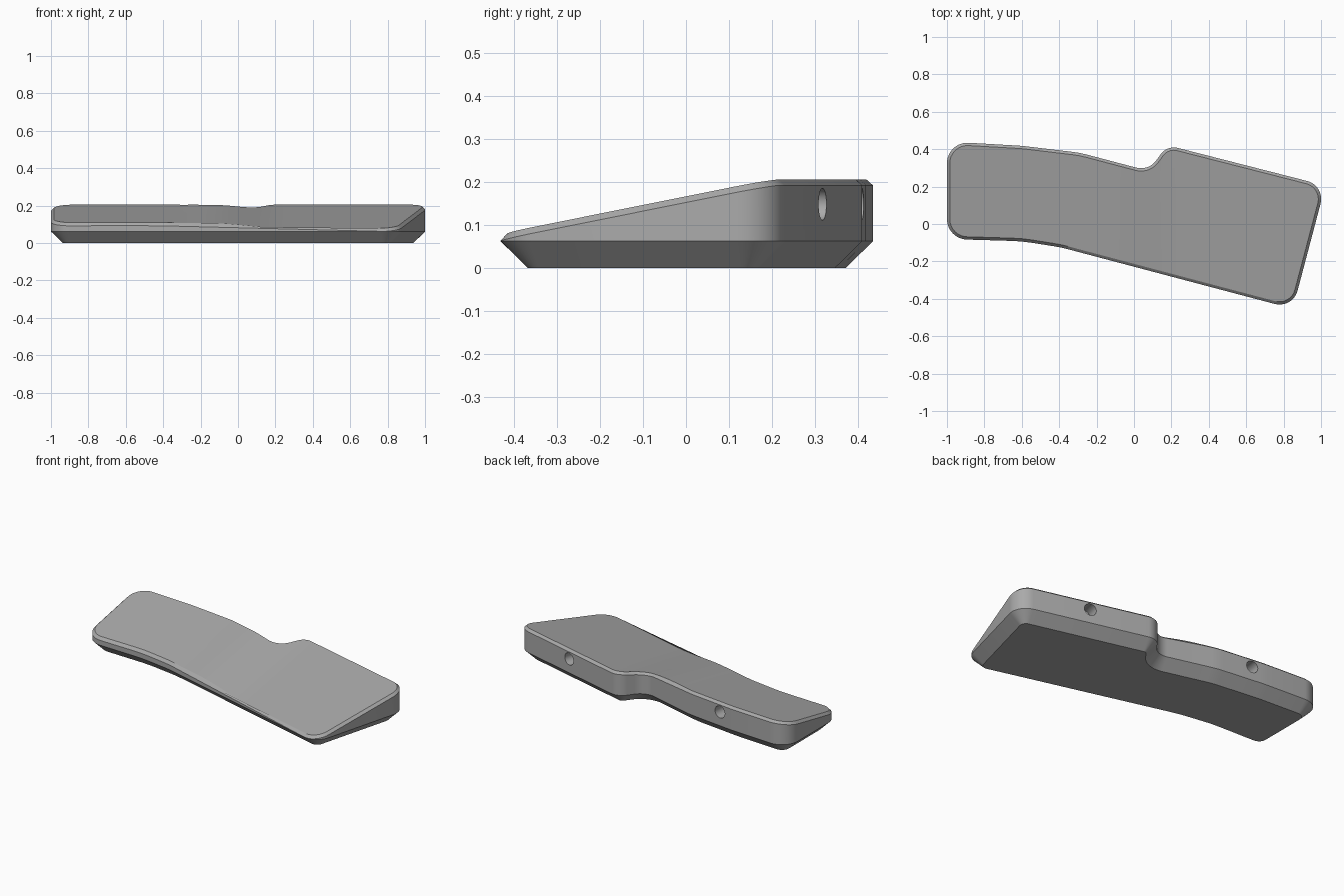
import bpy, bmesh, math
from mathutils import Vector

cube = bpy.data.objects.get("Cube")
if cube:
    bpy.data.objects.remove(cube, do_unlink=True)

RIM_Z, INSET, BEVEL = 0.062, 0.063, 0.015

# Outline corners, counter-clockwise: x, y, fillet radius
CORNERS = [(-1, -.08, .11), (-.6, -.092, .8), (-.39, -.125, .8),
           (.849, -.453, .1), (1.023, .205, .1), (.178, .421, .085),
           (.078, .284, .1), (-.29, .381, .5), (-.6, .418, .8), (-1, .441, .11)]


def fillet(corners):
    """Round every corner of a closed polygon."""
    pts = []
    for i, (x, y, r) in enumerate(corners):
        p = Vector((x, y))
        a = (Vector(corners[i - 1][:2]) - p).normalized()
        b = (Vector(corners[(i + 1) % len(corners)][:2]) - p).normalized()
        half = a.angle(b) / 2
        centre = p + (a + b).normalized() * r / math.sin(half)
        start = p + a * r / math.tan(half) - centre
        turn = a.cross(b)
        sweep = (math.pi - 2 * half) * (-1 if turn > 0 else 1)
        n = max(2, math.ceil(abs(sweep) / math.radians(8)))
        for k in range(n + 1):
            t = sweep * k / n
            c, s = math.cos(t), math.sin(t)
            pts.append(centre + Vector((c * start.x - s * start.y, s * start.x + c * start.y)))
    return pts


def offset(pts, d):
    """Move a closed outline inwards by d."""
    out = []
    for i, p in enumerate(pts):
        e1 = (p - pts[i - 1]).normalized()
        e2 = (pts[(i + 1) % len(pts)] - p).normalized()
        n1, n2 = Vector((-e1.y, e1.x)), Vector((-e2.y, e2.x))
        out.append(p + (n1 + n2) * d / (1 + n1.dot(n2)))
    return out


def top_height(x, y):
    """Sloping top: a left wedge blended into a turned right wedge."""
    if x < -.6:
        left = .418 - .055 * (x + .6)
    elif x < -.29:
        left = .418 - .119 * (x + .6)
    else:
        left = .381 - .26 * (x + .29)
    right = .465 - .255 * x
    t = min(1, max(0, (x + .15) / .4))
    t = t * t * (3 - 2 * t)
    z_left = .208 - .195 * (left - y)
    z_right = .208 - .188 * (right - y)
    return min(.207, z_left + (z_right - z_left) * t)


# Grey plastic
mat = bpy.data.materials.new("grey plastic")
mat.use_nodes = True
GREY = (.4, .4, .4, 1)
mat.diffuse_color = GREY
mat.node_tree.nodes["Principled BSDF"].inputs["Base Color"].default_value = GREY

# Wedge body: chamfered base, upright wall, bevelled sloping top
outline = fillet(CORNERS)
bm = bmesh.new()


def ring(pts, height):
    return [bm.verts.new((p.x, p.y, height(p.x, p.y))) for p in pts]


rings = [ring(offset(outline, INSET), lambda x, y: 0),
         ring(outline, lambda x, y: RIM_Z),
         ring(outline, lambda x, y: max(RIM_Z + .001, top_height(x, y) - BEVEL)),
         ring(offset(outline, BEVEL), lambda x, y: 1)]
count = len(outline)
for low, high in zip(rings, rings[1:]):
    for i in range(count):
        j = (i + 1) % count
        bm.faces.new((low[i], low[j], high[j], high[i]))
bm.faces.new(rings[0][::-1])
cap = [bm.faces.new(rings[-1])]

# Slice the flat cap into strips, then drop it onto the slope
for k in range(26):
    geom = cap + list({e for f in cap for e in f.edges}) + list({v for f in cap for v in f.verts})
    bmesh.ops.bisect_plane(bm, geom=geom, dist=1e-5, plane_co=(-.8 + .05 * k, 0, 0), plane_no=(1, 0, 0))
    cap = [f for f in bm.faces if all(v.co.z > .9 for v in f.verts)]
for v in bm.verts:
    if v.co.z > .9:
        v.co.z = top_height(v.co.x, v.co.y)
bmesh.ops.recalc_face_normals(bm, faces=bm.faces[:])
mesh = bpy.data.meshes.new("wrist_rest_body")
bm.to_mesh(mesh)
bm.free()
body = bpy.data.objects.new("wrist_rest_body", mesh)
bpy.context.collection.objects.link(body)
mesh.materials.append(mat)

# Two round blind holes in the back wall
for x, y, tilt in ((.584, .316, -.25), (-.52, .409, -.119)):
    bpy.ops.mesh.primitive_cylinder_add(vertices=32, radius=.037, depth=.16, location=(x, y, .148),
                                        rotation=(math.pi / 2, 0, math.atan(tilt)))
    cutter = bpy.context.object
    cutter.name = "hole_cutter"
    cutter.hide_render = True
    cutter.data.materials.append(mat)
    mod = body.modifiers.new("hole", 'BOOLEAN')
    mod.operation, mod.solver, mod.object = 'DIFFERENCE', 'EXACT', cutter
    bpy.context.view_layer.objects.active = body
    bpy.ops.object.modifier_apply(modifier=mod.name)
    bpy.data.objects.remove(cutter, do_unlink=True)

bpy.ops.object.select_all(action='DESELECT')
body.select_set(True)
bpy.context.view_layer.objects.active = body
bpy.ops.object.shade_smooth_by_angle(angle=math.radians(25))
